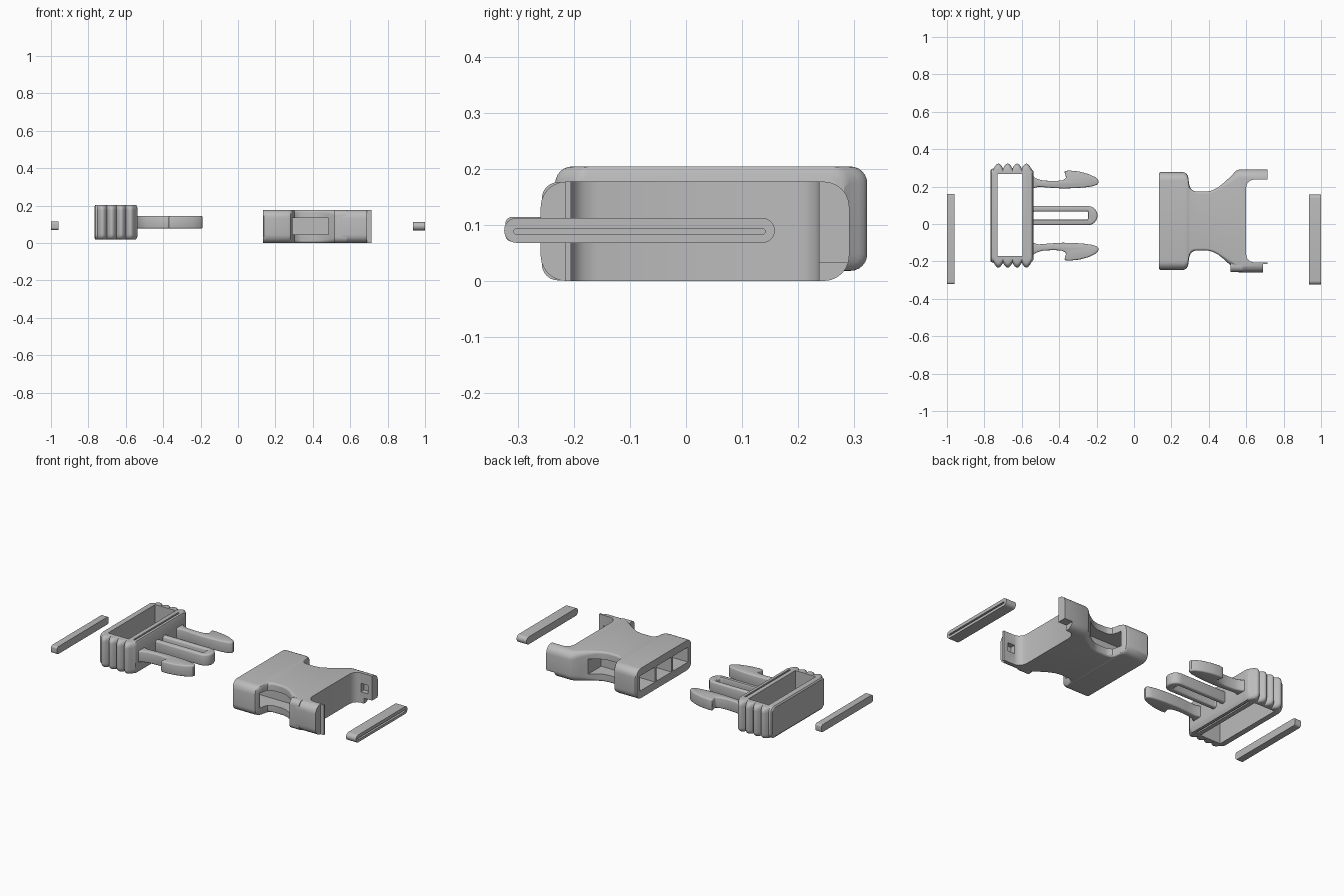
import bpy, bmesh
from math import sin, cos, pi, radians

if "Cube" in bpy.data.objects:
    bpy.data.objects.remove(bpy.data.objects["Cube"])

grey = bpy.data.materials.new("dark_grey_plastic")
grey.diffuse_color = (0.5, 0.5, 0.5, 1)
grey.use_nodes = True
grey.node_tree.nodes["Principled BSDF"].inputs["Base Color"].default_value = grey.diffuse_color


def finish(name, bm):
    bmesh.ops.recalc_face_normals(bm, faces=bm.faces)
    me = bpy.data.meshes.new(name)
    bm.to_mesh(me)
    bm.free()
    me.materials.append(grey)
    ob = bpy.data.objects.new(name, me)
    bpy.context.collection.objects.link(ob)
    return ob


def activate(ob):
    bpy.ops.object.select_all(action='DESELECT')
    bpy.context.view_layer.objects.active = ob
    ob.select_set(True)


def smooth(ob, angle=32):
    activate(ob)
    bpy.ops.object.shade_smooth_by_angle(angle=radians(angle))


def loft(name, sections, cy, cz, n=6):
    """Rounded rectangles (x, half width, half height, radius) joined along x."""
    bm = bmesh.new()
    rings = []
    for x, w, h, r in sections:
        ring = []
        for k, (sy, sz) in enumerate([(1, 1), (-1, 1), (-1, -1), (1, -1)]):
            for i in range(n + 1):
                a = (k + i / n) * pi / 2
                ring.append(bm.verts.new((x, cy + sy * (w - r) + r * cos(a),
                                          cz + sz * (h - r) + r * sin(a))))
        rings.append(ring)
    m = len(rings[0])
    for a, b in zip(rings, rings[1:]):
        for i in range(m):
            bm.faces.new((a[i], a[(i + 1) % m], b[(i + 1) % m], b[i]))
    bm.faces.new(rings[0])
    bm.faces.new(rings[-1])
    return finish(name, bm)


def prism(name, pts, z0, z1):
    bm = bmesh.new()
    f = bm.faces.new([bm.verts.new((x, y, z0)) for x, y in pts])
    ext = bmesh.ops.extrude_face_region(bm, geom=[f])['geom']
    bmesh.ops.translate(bm, vec=(0, 0, z1 - z0),
                        verts=[v for v in ext if isinstance(v, bmesh.types.BMVert)])
    # keep both caps of the prism
    if not any(all(abs(v.co.z - z0) < 1e-6 for v in p.verts) for p in bm.faces):
        bm.faces.new([v for v in bm.verts if abs(v.co.z - z0) < 1e-6])
    return finish(name, bm)


def box(x0, x1, y0, y1, z0, z1, name="cutter"):
    return prism(name, [(x0, y0), (x1, y0), (x1, y1), (x0, y1)], z0, z1)


def boolean(ob, other, op='DIFFERENCE'):
    mod = ob.modifiers.new("bool", 'BOOLEAN')
    mod.operation, mod.solver, mod.object = op, 'EXACT', other
    activate(ob)
    bpy.ops.object.modifier_apply(modifier=mod.name)
    bpy.data.objects.remove(other)


def soften(ob, width):
    mod = ob.modifiers.new("bevel", 'BEVEL')
    mod.width, mod.segments, mod.limit_method = width, 3, 'ANGLE'
    mod.angle_limit = radians(50)
    activate(ob)
    bpy.ops.object.modifier_apply(modifier=mod.name)
    smooth(ob)


# Plug frame: ribbed rounded block with a strap opening
MY, MZ, MH = 0.045, 0.111, 0.093
secs = [(-0.768, 0.242, MH - 0.008, 0.026), (-0.762, 0.249, MH, 0.03)]
for k in range(4):
    for i in range(9):
        t = i / 8
        if k and i == 0:
            continue
        secs.append((-0.75 + 0.05 * (k + t), 0.252 + 0.026 * sin(pi * t) ** 0.9, MH, 0.03))
secs += [(-0.545, 0.246, MH, 0.03), (-0.538, 0.237, MH - 0.015, 0.026)]
frame = loft("plug_frame", secs, MY, MZ)
boolean(frame, box(-0.73, -0.596, -0.172, 0.267, -0.1, 0.3))
# shallow grooves along the cross bar
for z in (MZ - MH, MZ + MH):
    boolean(frame, box(-0.571, -0.561, MY - 0.21, MY + 0.21, z - 0.008, z + 0.008))
smooth(frame)

# Centre guide prong: a slotted tongue with rounded tip
arc = [pi / 2 - pi * i / 12 for i in range(13)]
outer = [(-0.57, MY + 0.051)] + [(-0.245 + 0.05 * cos(a), MY + 0.051 * sin(a)) for a in arc] + [(-0.57, MY - 0.051)]
guide = prism("plug_guide", outer, 0.077, 0.144)
boolean(guide, box(-0.54, -0.245, MY - 0.022, MY + 0.022, 0, 0.3))
soften(guide, 0.009)

# Hooked side prongs, mirrored
hook = [(-0.57, 0.215), (-0.54, 0.212), (-0.525, 0.199), (-0.49, 0.188), (-0.43, 0.184),
        (-0.385, 0.188), (-0.362, 0.2), (-0.373, 0.238), (-0.345, 0.241), (-0.29, 0.235),
        (-0.24, 0.221), (-0.207, 0.205), (-0.192, 0.191), (-0.189, 0.177), (-0.198, 0.165),
        (-0.22, 0.157), (-0.26, 0.151), (-0.31, 0.147), (-0.38, 0.145), (-0.45, 0.149),
        (-0.51, 0.154), (-0.54, 0.146), (-0.57, 0.14)]
for s, side in ((1, "back"), (-1, "front")):
    prong = prism("plug_hook_" + side, [(x, MY + s * y) for x, y in hook], 0.077, 0.144)
    soften(prong, 0.008)

# Socket body: waisted shell
SY, SZ = 0.016, 0.0885
prof = [(0.133, 0.255, 0.04), (0.139, 0.261, 0.045), (0.265, 0.261, 0.045), (0.28, 0.255, 0.042),
        (0.289, 0.24, 0.038), (0.294, 0.2, 0.03), (0.303, 0.173, 0.02), (0.32, 0.16, 0.014),
        (0.34, 0.157, 0.012), (0.39, 0.157, 0.012), (0.42, 0.164, 0.013), (0.45, 0.18, 0.015),
        (0.484, 0.207, 0.022), (0.52, 0.241, 0.035), (0.545, 0.268, 0.044), (0.56, 0.275, 0.045),
        (0.713, 0.275, 0.045)]
body = loft("socket_body", [(x, w, SZ, r) for x, w, r in prof], SY, SZ)
# squarer shoulder on the front arm
boolean(body, loft("shoulder", [(0.517, 0.03, SZ - 0.001, 0.029), (0.58, 0.03, SZ - 0.001, 0.029)],
                   SY - 0.243, SZ), 'UNION')
# strap gap between the arms
half = [(0.8, 0.221), (0.637, 0.221), (0.618, 0.214), (0.605, 0.199), (0.598, 0.175)]
gap = [(x, SY + y) for x, y in half] + [(x, SY - y) for x, y in reversed(half)]
boolean(body, prism("cutter", gap, -0.1, 0.3))
# prong channels, open at the mouth and at the waist
for y0, y1 in ((-0.225, -0.085), (-0.07, 0.07), (0.085, 0.225)):
    boolean(body, box(0.1, 0.485, SY + y0, SY + y1, 0.045, 0.133))
# bar sockets inside the arms
for s in (1, -1):
    ys = sorted((SY + s * 0.2, SY + s * 0.25))
    boolean(body, box(0.64, 0.685, ys[0], ys[1], 0.065, 0.115))
# stepped tip of the front arm, small notch under the back arm
boolean(body, box(0.69, 0.8, -0.4, -0.215, -0.1, 0.3))
boolean(body, box(0.66, 0.8, 0.2, 0.4, -0.1, 0.032))
smooth(body)

# Loose strap bars
bar = loft("socket_strap_bar", [(0.935, 0.241, 0.022, 0.0215), (1.0, 0.241, 0.022, 0.0215)], -0.083, 0.09)
boolean(bar, loft("cutter", [(0.98, 0.224, 0.005, 0.0049), (1.05, 0.224, 0.005, 0.0049)], -0.083, 0.088))
smooth(bar)
bar2 = loft("plug_strap_bar", [(-1.0, 0.241, 0.022, 0.012), (-0.96, 0.241, 0.022, 0.012)], -0.081, 0.092)
smooth(bar2)
